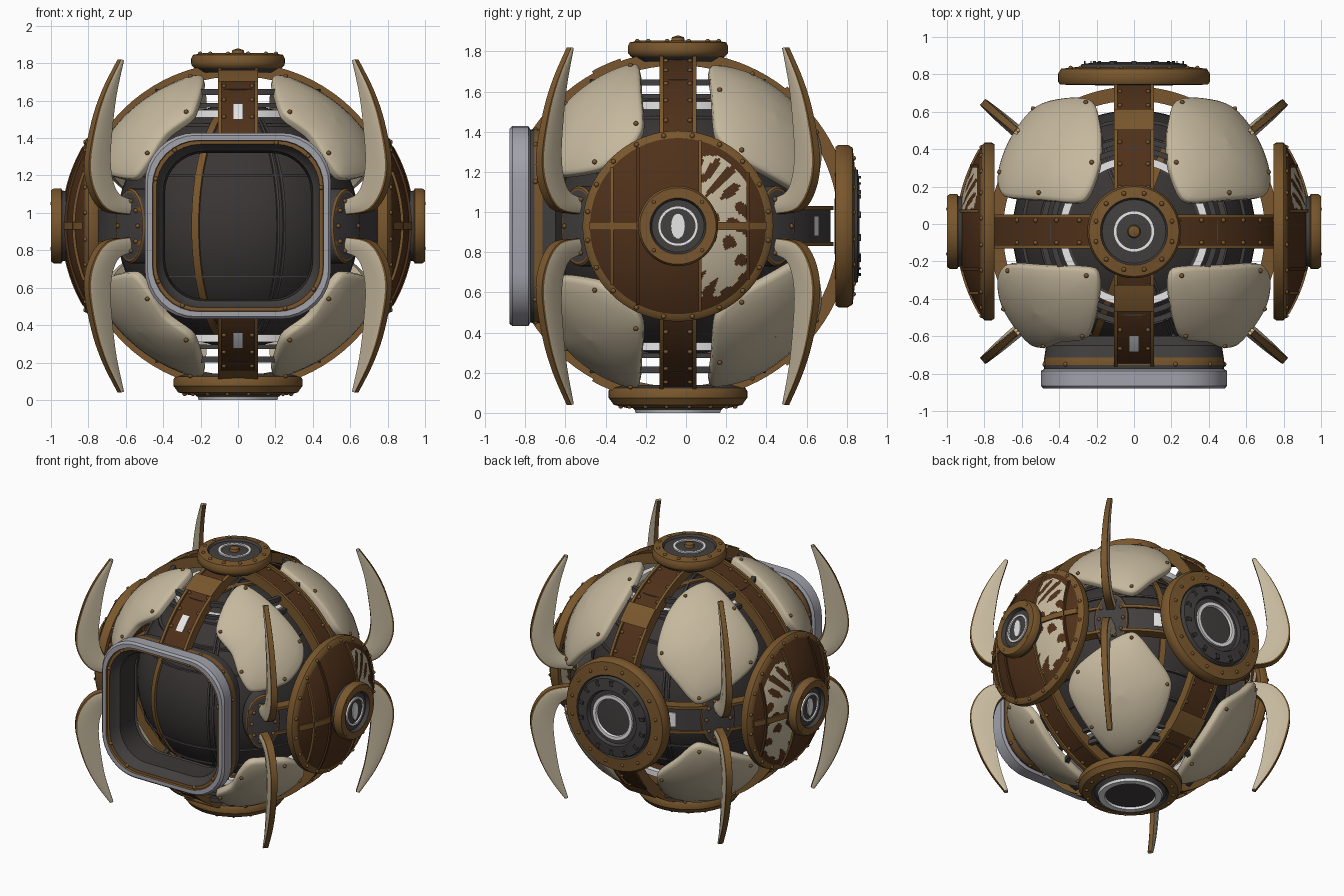
import bpy, bmesh, math
from mathutils import Vector

if "Cube" in bpy.data.objects:
    bpy.data.objects.remove(bpy.data.objects["Cube"])

C = Vector((0, -0.04, 0.93))
X, Y, Z = Vector((1, 0, 0)), Vector((0, 1, 0)), Vector((0, 0, 1))
NAMES = ["cream", "brass", "brown", "dark_gray", "steel", "white", "black_brown"]
COLORS = [(.56, .48, .34), (.19, .094, .026), (.078, .03, .01), (.055, .049, .049),
          (.36, .36, .41), (.8, .8, .8), (.041, .036, .035)]
CREAM, BRASS, BROWN, DARK, STEEL, WHITE, BLACK = range(7)
MATS = []
for n, c in zip(NAMES, COLORS):
    m = bpy.data.materials.new(n)
    m.use_nodes = True
    m.diffuse_color = (*c, 1)
    b = m.node_tree.nodes["Principled BSDF"]
    b.inputs["Base Color"].default_value = (*c, 1)
    b.inputs["Roughness"].default_value = 0.6
    MATS.append(m)


def finish(bm, name, sharp=0.6):
    bmesh.ops.remove_doubles(bm, verts=bm.verts, dist=1e-5)
    bmesh.ops.recalc_face_normals(bm, faces=bm.faces)
    for f in bm.faces:
        f.smooth = True
    for e in bm.edges:
        e.smooth = e.calc_face_angle(0) < sharp
    me = bpy.data.meshes.new(name)
    bm.to_mesh(me)
    bm.free()
    # Keep only the materials that this part uses
    used = sorted({p.material_index for p in me.polygons})
    remap = [used.index(p.material_index) for p in me.polygons]
    for u in used:
        me.materials.append(MATS[u])
    me.polygons.foreach_set("material_index", remap)
    bpy.context.collection.objects.link(bpy.data.objects.new(name, me))


def loft(name, rings, mat, closed=True, rule=None, sharp=0.6):
    """Bridge rings of points; mat(i, j) gives the colour of each quad."""
    bm = bmesh.new()
    vs = [[bm.verts.new(p) for p in r] for r in rings]
    n = len(rings[0])
    for i in range(len(vs) - 1):
        for j in range(n if closed else n - 1):
            k = (j + 1) % n
            f = bm.faces.new((vs[i][j], vs[i][k], vs[i + 1][k], vs[i + 1][j]))
            f.material_index = rule(f.calc_center_median()) if rule else mat(i, j)
    bmesh.ops.dissolve_degenerate(bm, dist=1e-6, edges=bm.edges)
    finish(bm, name, sharp)


def frame(w):
    u = Y if abs(w.x) > .99 else X if abs(w.z) > .99 else Z
    return u, w.cross(u)


def lathe(name, axis, prof, mats, segs=64, a0=0, a1=360, squash=1, rule=None):
    """Spin (radius, height) points about an axis through the centre."""
    u, v = frame(axis)
    full = a1 - a0 == 360
    ang = [math.radians(a0 + (a1 - a0) * k / segs) for k in range(segs + (not full))]
    rings = [[C + axis * h + (u * math.cos(a) + v * math.sin(a) * squash) * r for a in ang]
             for r, h in prof]
    pick = (lambda i, j: mats[i]) if isinstance(mats, list) else (lambda i, j: mats)
    loft(name, rings, pick, full, rule)


def hoop(name, axis, r0, r1, h, half, mat, a0=0, a1=360):
    prof = [(r0, h - half), (r1, h - half), (r1, h + half), (r0, h + half), (r0, h - half)]
    lathe(name, axis, prof, mat, 80, a0, a1)


def smooth_path(pts, steps, closed, pull=.5):
    """Cardinal spline through the points; a smaller pull gives tighter corners."""
    pts = [Vector(p) for p in pts]
    n, out = len(pts), []
    at = lambda i: pts[i % n] if closed else pts[max(0, min(n - 1, i))]
    for i in range(n if closed else n - 1):
        a, b, c, d = at(i - 1), at(i), at(i + 1), at(i + 2)
        for s in range(steps):
            t = s / steps
            e = t * t * (3 - 2 * t)
            out.append(b.lerp(c, e) + (c - a) * pull * t * (1 - t) ** 2
                       - (d - b) * pull * t * t * (1 - t))
    return out if closed else out + [pts[-1]]


rivets = []


def rivet_circle(axis, r, h, n, squash=1):
    u, v = frame(axis)
    for k in range(n):
        a = math.tau * (k + .5) / n
        rivets.append(C + axis * h + (u * math.cos(a) + v * math.sin(a) * squash) * r)


# Inner ball and its cage lines
bm = bmesh.new()
bmesh.ops.create_uvsphere(bm, u_segments=48, v_segments=32, radius=.65)
bmesh.ops.translate(bm, vec=C, verts=bm.verts)
for f in bm.faces:
    f.material_index = BLACK
finish(bm, "inner_ball")
for h in (-.42, -.27, .27, .42, .54):
    r = math.sqrt(.65 ** 2 - h * h)
    hoop("ball_rib_level", Z, r - .02, r + .012, h, .007, DARK)
for tilt, half, m in ((-.37, .02, BRASS), (.35, .007, DARK), (.41, .007, DARK)):
    hoop("ball_rib_upright", Vector((1, tilt, 0)).normalized(), .6, .663, 0, half, m)
for s in (-1, 1):
    hoop("cage_rail_outer", Z, .42, .45, .715 * s, .016, DARK)
    hoop("cage_rail_inner", Z, .47, .50, .645 * s, .012, DARK)
    hoop("cage_collar", Z, .36, .40, .60 * s, .02, WHITE)

# Strap hoops with raised rims
hoop("long_strap", X, .80, .855, 0, .095, BROWN, -148, 148)
hoop("cross_strap", Y, .80, .855, 0, .08, BROWN)
for s in (-1, 1):
    hoop("long_strap_rim", X, .80, .870, s * .097, .010, BRASS, -148, 148)
    hoop("cross_strap_rim", Y, .80, .875, s * .082, .010, BRASS)
    hoop("belt_rim", Z, .70, .775, s * .09, .01, BRASS, -48, 228)
    for a in (47, 114):
        hoop("strap_clasp", X, .80, .882, 0, .108, BRASS, s * a - 5, s * a + 5)
    hoop("strap_label", X, .85, .862, 0, .027, WHITE, s * 134.5 - 4, s * 134.5 + 4)
    for a in range(20, 146, 9):
        for e in (-.075, .075):
            t = math.radians(a * s)
            rivets.append(C + Vector((e, .855 * math.cos(t), .855 * math.sin(t))))
            rivets.append(C + Vector((.855 * math.cos(t), e * .8, .855 * math.sin(t))))
hoop("belt", Z, .70, .76, 0, .09, DARK, -48, 228)
for a in (-46, 64, 116, 226):
    hoop("belt_label", Z, .75, .768, 0, .05, WHITE, a - 2, a + 2)

# Armour plates, one outline for the front and one for the back
FRONT = [(.21, -.20, .79), (.19, -.36, .76), (.24, -.56, .60), (.38, -.58, .48), (.47, -.62, .36),
         (.57, -.61, .26), (.70, -.40, .28), (.73, -.25, .38), (.69, -.18, .50), (.50, -.185, .67)]
BACK = [(.19, .35, .77), (.275, .165, .80), (.50, .17, .68), (.70, .19, .47), (.73, .29, .35),
        (.65, .49, .23), (.53, .66, .15), (.40, .71, .28), (.23, .72, .46), (.18, .54, .66)]
LAYERS = [(.001, .888), (.25, .887), (.5, .884), (.75, .877), (.92, .869),
          (.98, .863), (1, .853), (1, .82), (.5, .825), (.001, .83)]
for label, outline in (("front", FRONT), ("back", BACK)):
    for sx in (-1, 1):
        for sz in (-1, 1):
            pts = [Vector((p[0] * sx, p[1], p[2] * sz)) for p in outline]
            mid = sum(pts, Vector()) / len(pts)
            edge = smooth_path(pts, 6, True, .38)
            loft(label + "_armour_plate",
                 [[C + mid.lerp(p, t).normalized() * r for p in edge] for t, r in LAYERS],
                 lambda i, j: CREAM, sharp=1.0)
            rivets += [C + mid.lerp(p, .88).normalized() * .873 for p in pts[::2]]

# Horn pairs on the four corners, with their mounting plates
OUTER = [(.78, .06), (.94, .085), (1.035, .19), (1.065, .34), (1.015, .56), (.94, .73), (.835, .89)]
INNER = [(.76, .14), (.85, .17), (.895, .245), (.91, .36), (.895, .52), (.865, .70), (.812, .885)]
outer = smooth_path([(*p, 0) for p in OUTER], 5, False)
inner = smooth_path([(*p, 0) for p in INNER], 5, False)
for sx in (-1, 1):
    for sy in (-1, 1):
        d = Vector((.76 * sx, .65 * sy, 0)).normalized()
        side = d.cross(Z)
        for sz in (-1, 1):
            rings = []
            for k, (o, i) in enumerate(zip(outer, inner)):
                t = .035 - .016 * k / len(outer)
                lip = o.lerp(i, .07)
                sec = [(o, -.75), (o, .75), (lip, .85), ((o + i) / 2, 1), (i, .6),
                       (i, -.6), ((o + i) / 2, -1), (lip, -.85)]
                rings.append([C + d * p.x + Z * p.y * sz + side * t * q for p, q in sec])
            rings.append([sum(rings[-1], Vector()) / 8] * 8)
            loft("horn", rings, lambda i, j: BRASS if j in (0, 1, 4, 7) else CREAM, sharp=.7)
        lathe("horn_mount", d, [(.20, .66), (.20, .755), (.19, .765), (.18, .765), (0, .80)],
              [DARK, BRASS, BRASS, DARK], 40, squash=.58)
        rivet_circle(d, .14, .775, 10, .58)


# Side domes with ribs, spotted panel and hub
def dome_h(r):
    return .08 + math.sqrt(.7396 - r * r)


def dome_colour(p):
    y, z = p.y - C.y, p.z - C.z
    if .115 < y < .345 and abs(z) < .35 and math.hypot(y, z) < .405:
        spot = math.sin(38 * y + 2 * math.sin(15 * z)) * math.sin(37 * z + 2 * math.sin(17 * y))
        return BROWN if spot > .3 else CREAM
    return BROWN


for s in (-1, 1):
    ax = X * s
    prof = [(.46 - .29 * k / 36, dome_h(.46 - .29 * k / 36)) for k in range(37)]
    lathe("side_dome", ax, prof, BROWN, 200, rule=dome_colour)
    lathe("dome_rim", ax, [(.43, .745), (.465, .745), (.475, .76), (.475, .80), (.46, .815),
                           (.43, .822), (.43, .745)], BRASS, 72)
    rivet_circle(ax, .455, .815, 20)
    # Ribs: one level, the others upright
    ribs = [[(t / 20 * .44, 0) for t in range(-20, 21)]]
    for o in (-.33, -.2, .11, .35):
        e = math.sqrt(.44 ** 2 - o * o)
        ribs.append([(o, t / 20 * e) for t in range(-20, 21)])
    for n, rib in enumerate(ribs):
        wide, m = (.02, BRASS) if n == 0 else (.008, BROWN if n in (2, 4) else BRASS)
        a, b = (0, wide) if n == 0 else (wide, 0)
        rows = []
        for y, z in rib:
            h = dome_h(math.hypot(y, z))
            rows.append([C + Vector((s * (h + up), y + q * a, z + q * b))
                         for q, up in ((-1, -.01), (-1, .012), (1, .012), (1, -.01))])
        loft("dome_rib", rows, lambda i, j: m)
    lathe("side_hub", ax, [(.18, .90), (.19, .94), (.2, .945), (.2, .985), (.19, 1), (.14, 1),
                           (.13, .975), (.1, .975), (.1, .985), (.085, .985), (.085, .975), (0, .98)],
          [DARK] + [BRASS] * 4 + [DARK] * 2 + [WHITE] * 3 + [DARK], 48)
    lathe("side_hub_mark", ax, [(.034, .976), (.034, .984), (0, .984)], WHITE, 14, squash=1.9)
    rivet_circle(ax, .17, .992, 4)

# Top cap
lathe("top_cap", Z, [(.2, .82), (.235, .845), (.248, .86), (.25, .87), (.25, .895), (.24, .915),
                     (.18, .925), (.17, .91), (.11, .915), (.11, .925), (.092, .925), (.092, .915),
                     (.035, .92), (.03, .94), (0, .95)],
      [DARK] + [BRASS] * 5 + [DARK] * 2 + [WHITE] * 3 + [DARK] + [BRASS] * 2, 64)
rivet_circle(Z, .21, .92, 12)

# Bottom foot
lathe("bottom_foot", -Z, [(.28, .79), (.335, .805), (.345, .82), (.345, .855), (.33, .875), (.32, .89),
                          (.255, .905), (.24, .895), (.215, .915), (.21, .93), (.17, .93),
                          (.165, .915), (0, .915)],
      [DARK] + [BRASS] * 5 + [DARK] * 2 + [WHITE] * 3 + [DARK], 64)
rivet_circle(-Z, .29, .897, 16)

# Rear port
lathe("rear_port", Y, [(.10, .78), (.395, .785), (.405, .80), (.405, .845), (.39, .87),
                       (.30, .88), (.29, .87), (.28, .895), (.20, .905), (.19, .88), (.16, .88),
                       (.16, .895), (.135, .895), (.13, .88), (0, .885)],
      [DARK] + [BRASS] * 4 + [DARK] * 5 + [WHITE] * 3 + [DARK], 72)
rivet_circle(Y, .345, .874, 16)
for k in range(14):
    hoop("port_lug", Y, .235, .27, .90, .012, BLACK, k * 360 / 14 - 3, k * 360 / 14 + 3)

# Front hatch frame: nested rounded squares
LOOPS = [(.40, -.60), (.47, -.65), (.48, -.715), (.485, -.755), (.48, -.775), (.498, -.785),
         (.498, -.865), (.485, -.88), (.458, -.88), (.455, -.865), (.437, -.865), (.42, -.82),
         (.40, -.80), (.39, -.64)]
HATCH = [DARK, DARK, BRASS, DARK] + [STEEL] * 4 + [BRASS] * 2 + [DARK] * 2 + [BLACK]


def rounded_square(half, y):
    rad, out = half * .54, []
    for q in range(4):
        for k in range(9):
            a = math.radians(90 * q + 90 * k / 8)
            cx = (half - rad) * (1 if q in (0, 3) else -1)
            cz = (half - rad) * (1 if q < 2 else -1)
            out.append(Vector((cx + rad * math.cos(a), y, C.z + cz + rad * math.sin(a))))
    return out


loft("hatch_frame", [rounded_square(*p) for p in LOOPS], lambda i, j: HATCH[i])
rivets += rounded_square(.445, -.866)[::4] + rounded_square(.482, -.75)[::4]

# All rivets
bm = bmesh.new()
for p in rivets:
    new = bmesh.ops.create_icosphere(bm, subdivisions=2, radius=.0125)["verts"]
    bmesh.ops.translate(bm, vec=p, verts=new)
for f in bm.faces:
    f.material_index = BRASS
finish(bm, "rivets")
